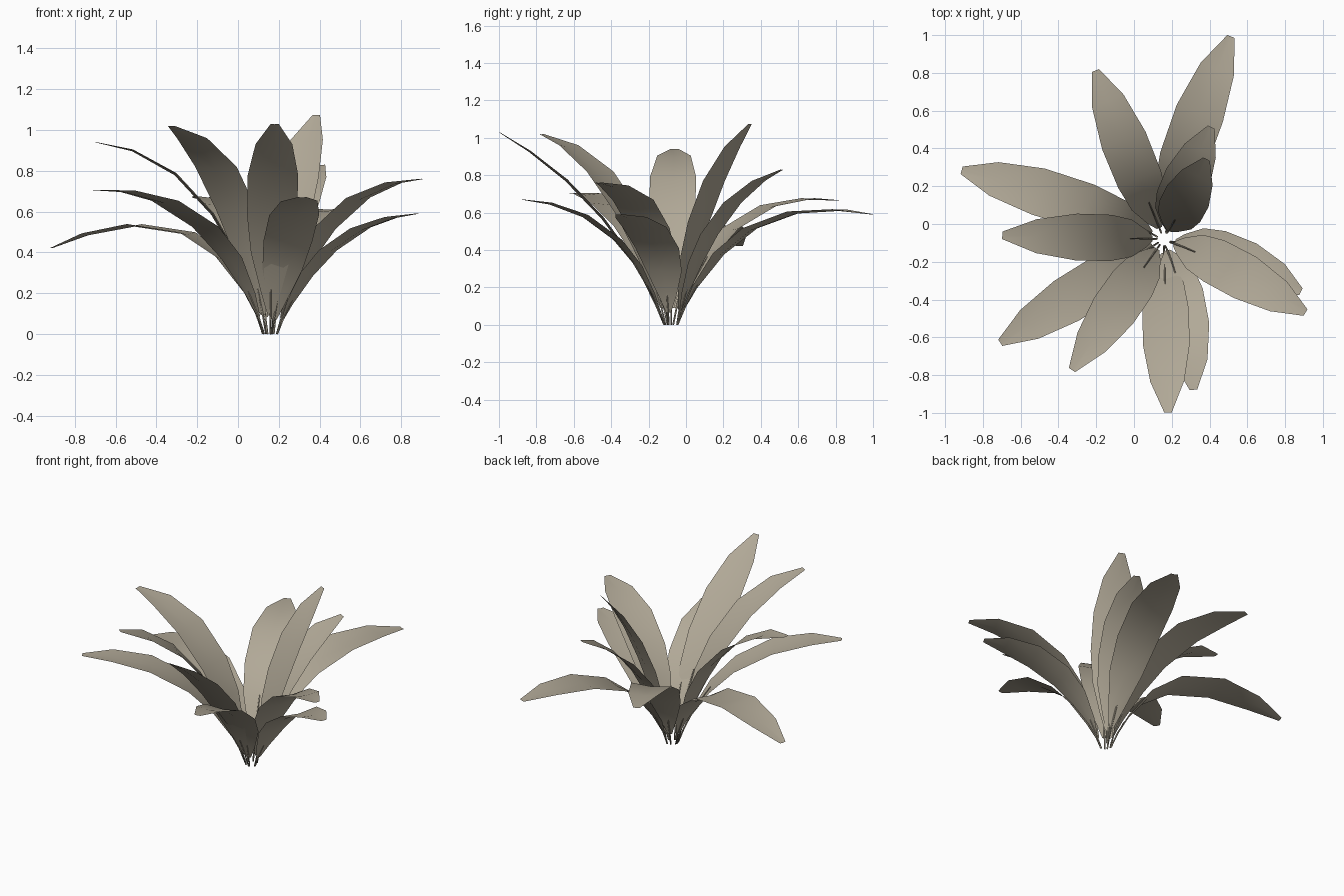
import bpy, bmesh
from math import pi, cos, sin
from mathutils import Vector

if "Cube" in bpy.data.objects:
    bpy.data.objects.remove(bpy.data.objects["Cube"])

CENTRE = Vector((0.158, -0.08, 0))
UP = Vector((0, 0, 1))

# tip x, tip y, tip z, control-point run (fraction), control height, width scale, sideways sway
LEAVES = [
    (0.515, 0.995, 0.59, 0.25, 0.74, 1.05, 0.07),
    (-0.205, 0.815, 0.665, 0.25, 0.75, 1.0, 0),
    (-0.915, 0.285, 0.42, 0.25, 0.78, 1.02, -0.06),
    (-0.70, -0.06, 0.94, 0.27, 0.88, 1.0, 0),
    (-0.71, -0.63, 0.705, 0.25, 0.73, 1.0, 0),
    (-0.33, -0.775, 1.02, 0.30, 0.89, 1.0, 0),
    (0.18, -1.0, 1.03, 0.30, 0.68, 1.0, 0),
    (0.315, -0.88, 0.67, 0.27, 0.63, 1.0, 0.06),
    (0.91, -0.47, 0.76, 0.25, 0.74, 1.0, 0.04),
    (0.885, -0.36, 0.59, 0.25, 0.55, 1.02, 0.065),
    (0.41, 0.515, 0.83, 0.25, 0.67, 1.0, 0.02),
    (0.385, 0.345, 1.075, 0.30, 0.76, 1.0, -0.01),
]
# fraction of the midrib's length, half width
OUTLINE = [(0.07, 0.014), (0.16, 0.048), (0.32, 0.10), (0.48, 0.122),
           (0.68, 0.124), (0.86, 0.09), (0.998, 0.02)]

leaf_colour = bpy.data.materials.new("dry_leaf")
leaf_colour.diffuse_color = (0.44, 0.395, 0.31, 1)
leaf_colour.use_nodes = True
leaf_colour.node_tree.nodes["Principled BSDF"].inputs["Base Color"].default_value = leaf_colour.diffuse_color


def bezier(base, ctrl, tip, t):
    return base * (1 - t) ** 2 + ctrl * 2 * t * (1 - t) + tip * t * t


def midrib(base, ctrl, tip, s):
    """Point and direction at fraction s of the curve's length."""
    pts = [bezier(base, ctrl, tip, k / 100) for k in range(101)]
    steps = [(b - a).length for a, b in zip(pts, pts[1:])]
    goal, k = s * sum(steps), 0
    while k < 99 and goal > steps[k]:
        goal -= steps[k]
        k += 1
    t = (k + min(goal / steps[k], 1)) / 100
    return (bezier(base, ctrl, tip, t),
            ((ctrl - base) * (1 - t) + (tip - ctrl) * t).normalized())


def finish(bm, name):
    bmesh.ops.recalc_face_normals(bm, faces=bm.faces)
    mesh = bpy.data.meshes.new(name)
    bm.to_mesh(mesh)
    bm.free()
    mesh.materials.append(leaf_colour)
    mesh.polygons.foreach_set("use_smooth", [True] * len(mesh.polygons))
    obj = bpy.data.objects.new(name, mesh)
    bpy.context.collection.objects.link(obj)


for i, (x, y, z, run, height, width, sway) in enumerate(LEAVES, 1):
    tip = Vector((x, y, z))
    out = Vector((x, y, 0)) - CENTRE
    side = UP.cross(out).normalized()
    base = CENTRE + out.normalized() * 0.036
    ctrl = base + (Vector((x, y, 0)) - base) * run + UP * height + side * sway

    # leaf blade: a slightly cupped strip that swells in the middle and ends bluntly
    bm = bmesh.new()
    rows = []
    for s, half in OUTLINE:
        p, tan = midrib(base, ctrl, tip, s)
        across = (side - tan * side.dot(tan)).normalized()
        lift = tan.cross(across) * half * 0.1
        rows.append([bm.verts.new(p + across * half * width * k + lift * (abs(k) - 0.5))
                     for k in (-1, 0, 1)])
    for a, b in zip(rows, rows[1:]):
        for k in (0, 1):
            bm.faces.new((a[k], a[k + 1], b[k + 1], b[k]))
    finish(bm, f"leaf_blade_{i}")

    # stalk: thin tapering four-sided tube along the lower midrib
    bm = bmesh.new()
    rings = []
    for s, r in ((0, 0.005), (0.08, 0.005), (0.2, 0.004), (0.32, 0.003)):
        p, tan = midrib(base, ctrl, tip, s)
        nrm = tan.cross(side)
        rings.append([bm.verts.new(p + (side * cos(a) + nrm * sin(a)) * r)
                      for a in (0, pi / 2, pi, 3 * pi / 2)])
    for a, b in zip(rings, rings[1:]):
        for k in range(4):
            n = (k + 1) % 4
            bm.faces.new((a[k], a[n], b[n], b[k]))
    bm.faces.new(rings[0])
    finish(bm, f"leaf_stalk_{i}")
